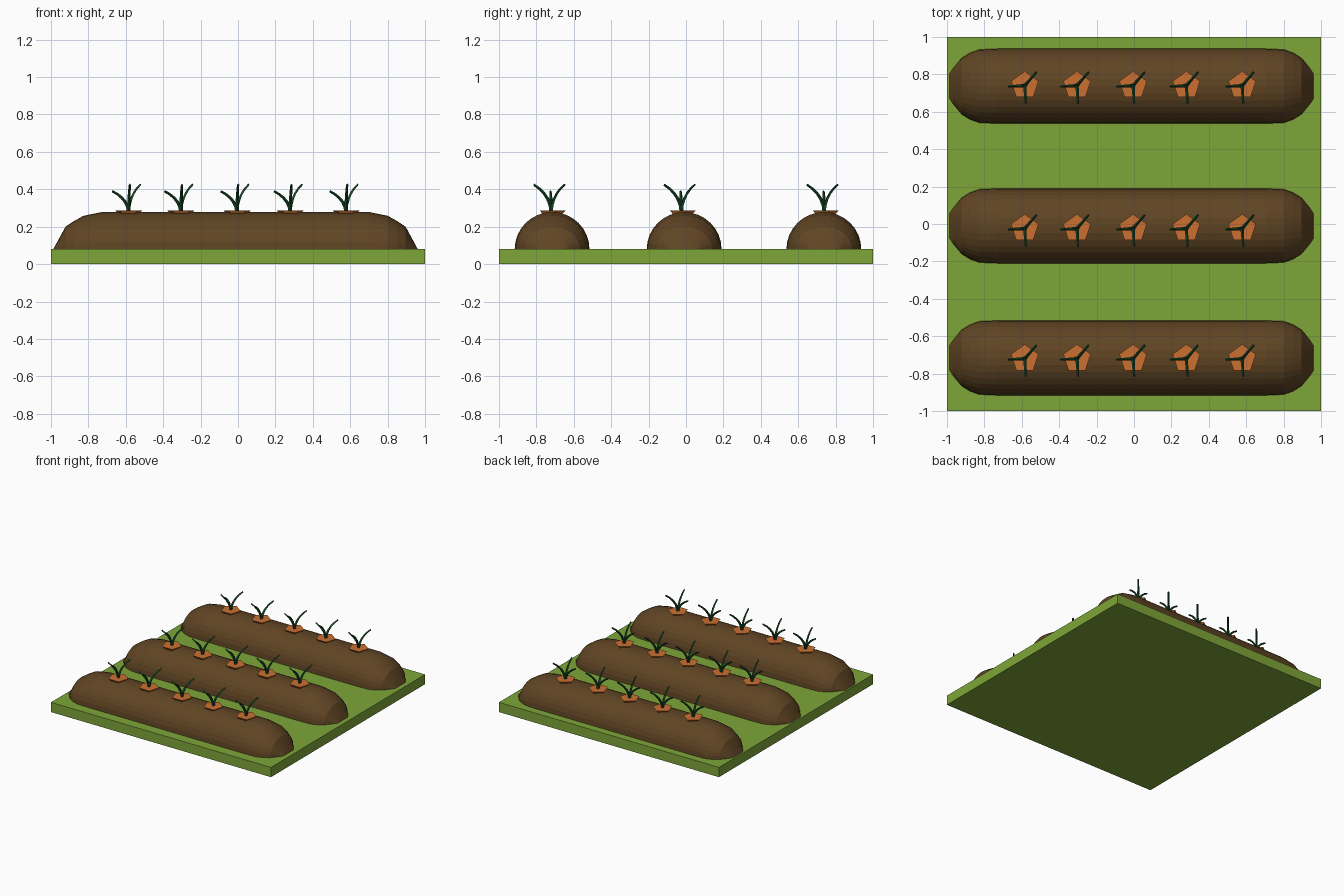
import bpy, bmesh, math
from mathutils import Vector

if "Cube" in bpy.data.objects:
    bpy.data.objects.remove(bpy.data.objects["Cube"])


def material(name, rgb):
    m = bpy.data.materials.new(name)
    m.diffuse_color = (*rgb, 1)
    m.use_nodes = True
    m.node_tree.nodes["Principled BSDF"].inputs["Base Color"].default_value = m.diffuse_color
    return m


GRASS = material("grass", (0.21, 0.38, 0.04))
SOIL = material("soil", (0.115, 0.058, 0.017))
ORANGE = material("carrot_orange", (0.60, 0.16, 0.03))
LEAF = material("leaf_green", (0.01, 0.07, 0.022))


def loft(bm, rings, closed=True):
    """Skin a list of equal-length point rings; closed rings get end caps."""
    vs = [[bm.verts.new(p) for p in r] for r in rings]
    n = len(vs[0])
    for a, b in zip(vs, vs[1:]):
        for i in range(n if closed else n - 1):
            j = (i + 1) % n
            bm.faces.new((a[i], a[j], b[j], b[i]))
    if closed:
        bm.faces.new(vs[0])
        bm.faces.new(vs[-1])


def to_mesh(bm, name, mat):
    bmesh.ops.recalc_face_normals(bm, faces=bm.faces[:])
    me = bpy.data.meshes.new(name)
    bm.to_mesh(me)
    bm.free()
    me.materials.append(mat)
    return me


def place(name, me, loc):
    o = bpy.data.objects.new(name, me)
    o.location = loc
    bpy.context.collection.objects.link(o)


# Grass slab
bm = bmesh.new()
bmesh.ops.create_cube(bm, size=1)
bmesh.ops.scale(bm, vec=(2, 2, 0.08), verts=bm.verts)
place("grass_slab", to_mesh(bm, "grass_slab", GRASS), (0, 0, 0.04))

# Soil ridge: half-round sections (distance from end, half width, height)
HALF = 0.974
ends = [(0, 0.065, 0), (0.02, 0.095, 0.038), (0.065, 0.15, 0.12),
        (0.11, 0.178, 0.15), (0.16, 0.196, 0.178), (0.257, 0.2, 0.198)]
stations = [(-HALF + e, w, h) for e, w, h in ends]
stations += [(-x, w, h) for x, w, h in reversed(stations)]
bm = bmesh.new()
loft(bm, [[(x, w * math.cos(math.pi * i / 16), h * math.sin(math.pi * i / 16))
           for i in range(17)] for x, w, h in stations], closed=False)
ridge = to_mesh(bm, "soil_ridge", SOIL)

# Carrot: five-sided root, widest at the top, buried in the soil
bm = bmesh.new()
loft(bm, [[(r * math.cos(math.tau * i / 5 + math.pi / 2),
            r * math.sin(math.tau * i / 5 + math.pi / 2), z) for i in range(5)]
          for r, z in [(0.01, -0.17), (0.058, -0.02), (0.077, 0)]])
carrot = to_mesh(bm, "carrot", ORANGE)

# Leaf tuft: three tapered blades that rise and arch outwards
bm = bmesh.new()
for tip in [(-0.088, -0.005, 0.102), (0.062, 0.072, 0.137), (0.006, -0.094, 0.137)]:
    tip = Vector(tip)
    out = Vector((tip.x, tip.y, 0))
    side = Vector((-tip.y, tip.x, 0)).normalized()
    rings = []
    for k in range(6):
        t = k / 5
        c = out * t ** 1.7 + Vector((0, 0, -0.01 + (tip.z + 0.01) * (1.35 * t - 0.35 * t * t)))
        slope = out * 1.7 * t ** 0.7 + Vector((0, 0, tip.z * (1.35 - 0.7 * t)))
        up = side.cross(slope.normalized())
        r = 0.010 - 0.004 * t
        rings.append([c + side * r, c + up * r, c - side * r, c - up * r])
    loft(bm, rings)
tuft = to_mesh(bm, "leaf_tuft", LEAF)

# Three planted rows
for row, (ry, cy) in enumerate([(0.737, 0.74), (-0.01, -0.024), (-0.716, -0.72)], 1):
    place(f"soil_ridge_{row}", ridge, (-0.013, ry, 0.08))
    for n, x in enumerate([-0.584, -0.305, -0.005, 0.28, 0.578], 1):
        place(f"carrot_{row}_{n}", carrot, (x, cy, 0.288))
        place(f"leaf_tuft_{row}_{n}", tuft, (x, cy, 0.288))
